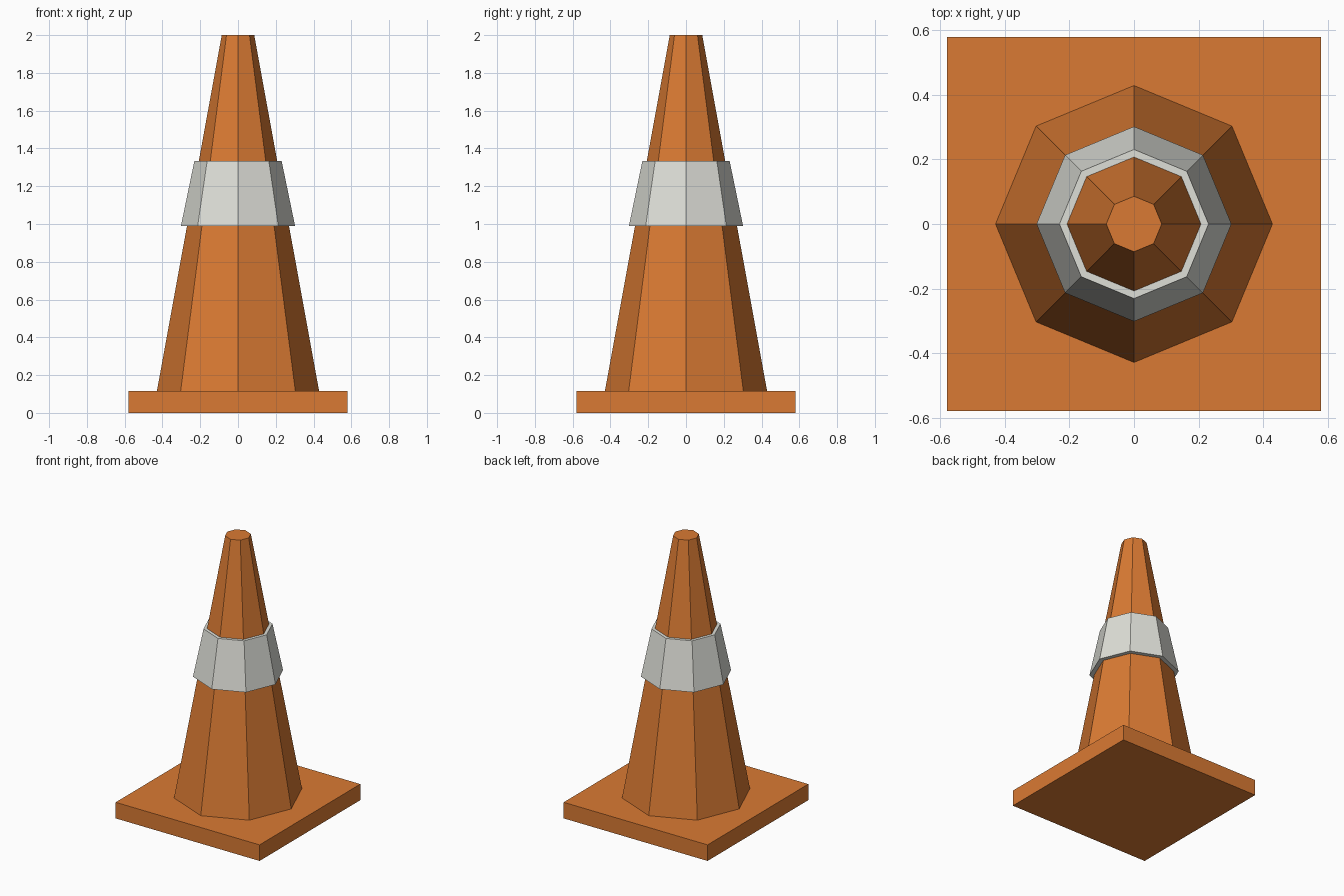
import bpy
import bmesh
from mathutils import Matrix

cube = bpy.data.objects.get("Cube")
if cube:
    bpy.data.objects.remove(cube, do_unlink=True)


def make_material(name, rgb):
    mat = bpy.data.materials.new(name)
    mat.use_nodes = True
    color = (*rgb, 1.0)
    mat.diffuse_color = color
    mat.node_tree.nodes["Principled BSDF"].inputs["Base Color"].default_value = color
    return mat


def add_object(name, bm, mat):
    mesh = bpy.data.meshes.new(name)
    bm.to_mesh(mesh)
    bm.free()
    mesh.materials.append(mat)
    obj = bpy.data.objects.new(name, mesh)
    bpy.context.collection.objects.link(obj)
    return obj


def add_frustum(name, r_low, r_high, z_low, z_high, mat):
    """Flat-sided octagonal frustum with corners on the x and y axes."""
    bm = bmesh.new()
    bmesh.ops.create_cone(
        bm, cap_ends=True, segments=8, radius1=r_low, radius2=r_high,
        depth=z_high - z_low,
        matrix=Matrix.Translation((0, 0, (z_low + z_high) / 2)))
    return add_object(name, bm, mat)


orange = make_material("orange plastic", (0.70, 0.195, 0.033))
white = make_material("reflective off white", (0.73, 0.738, 0.685))

BASE_WIDTH = 1.16
BASE_HEIGHT = 0.117

# Square base slab
bm = bmesh.new()
bmesh.ops.create_cube(
    bm, size=1,
    matrix=Matrix.Translation((0, 0, BASE_HEIGHT / 2))
    @ Matrix.Diagonal((BASE_WIDTH, BASE_WIDTH, BASE_HEIGHT, 1)))
add_object("base_slab", bm, orange)

# Tapered body and the raised band around it
add_frustum("cone_body", 0.429, 0.086, BASE_HEIGHT, 2.0, orange)
add_frustum("reflective_band", 0.302, 0.231, 0.99, 1.333, white)
